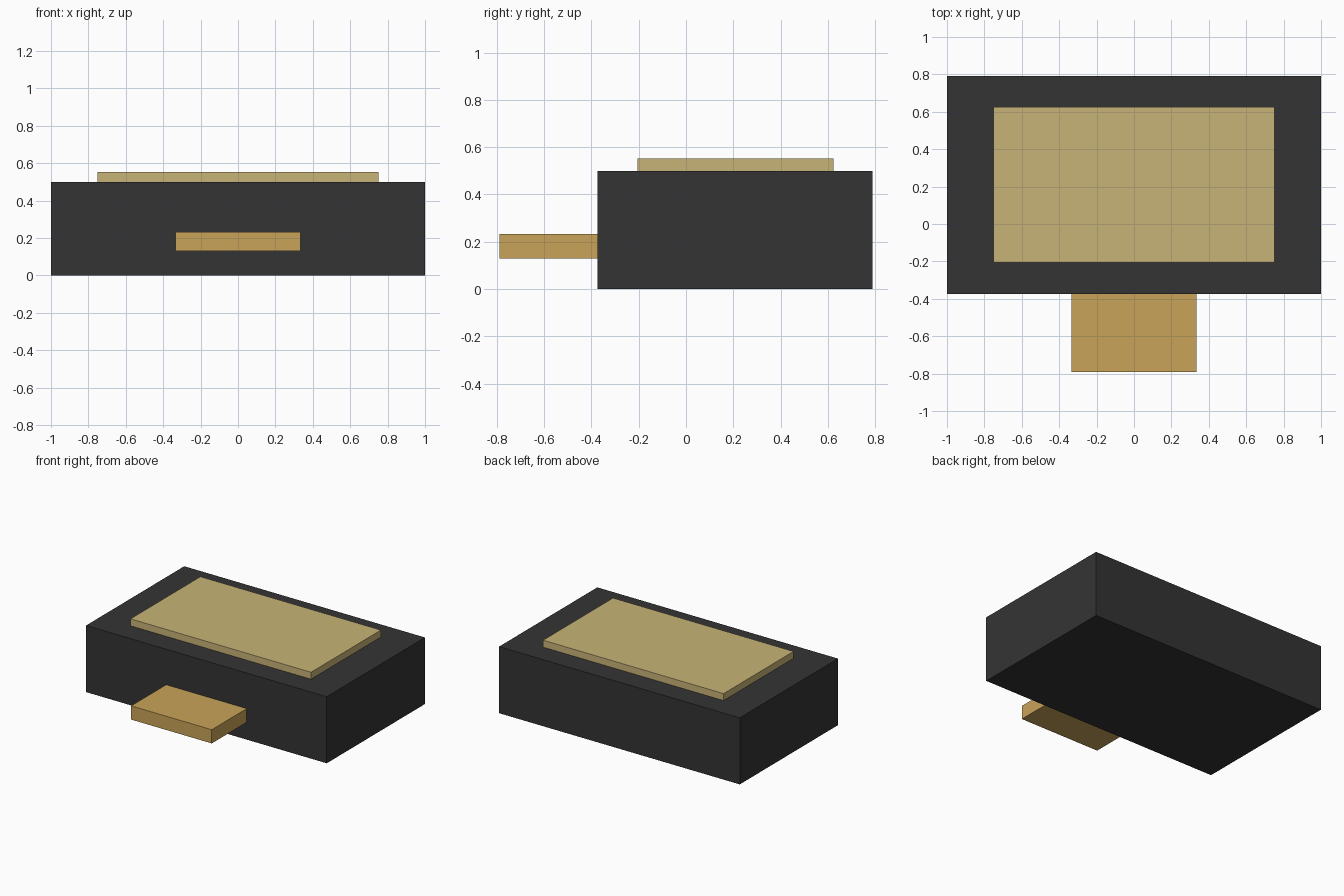
import bpy
from mathutils import Vector

if "Cube" in bpy.data.objects:
    bpy.data.objects.remove(bpy.data.objects["Cube"], do_unlink=True)


def material(name, color):
    mat = bpy.data.materials.new(name)
    mat.use_nodes = True
    mat.diffuse_color = (*color, 1)
    mat.node_tree.nodes["Principled BSDF"].inputs["Base Color"].default_value = (*color, 1)
    return mat


def box(name, low, high, mat):
    """Add a box spanning two opposite corners."""
    low, high = Vector(low), Vector(high)
    bpy.ops.mesh.primitive_cube_add(size=1, location=(low + high) / 2)
    obj = bpy.context.object
    obj.name = name
    obj.scale = high - low
    bpy.ops.object.transform_apply(location=False, rotation=False, scale=True)
    obj.data.materials.append(mat)
    return obj


charcoal = material("charcoal", (0.034, 0.034, 0.034))
pale_gold = material("pale gold", (0.578, 0.456, 0.184))
warm_gold = material("warm gold", (0.584, 0.371, 0.100))

# Main block
box("body", (-1, -0.375, 0), (1, 0.79, 0.5), charcoal)

# Raised plate on top
box("top_plate", (-0.75, -0.205, 0.5), (0.75, 0.625, 0.552), pale_gold)

# Tongue sticking out of the front
box("front_tongue", (-0.335, -0.79, 0.13), (0.335, -0.375, 0.233), warm_gold)
